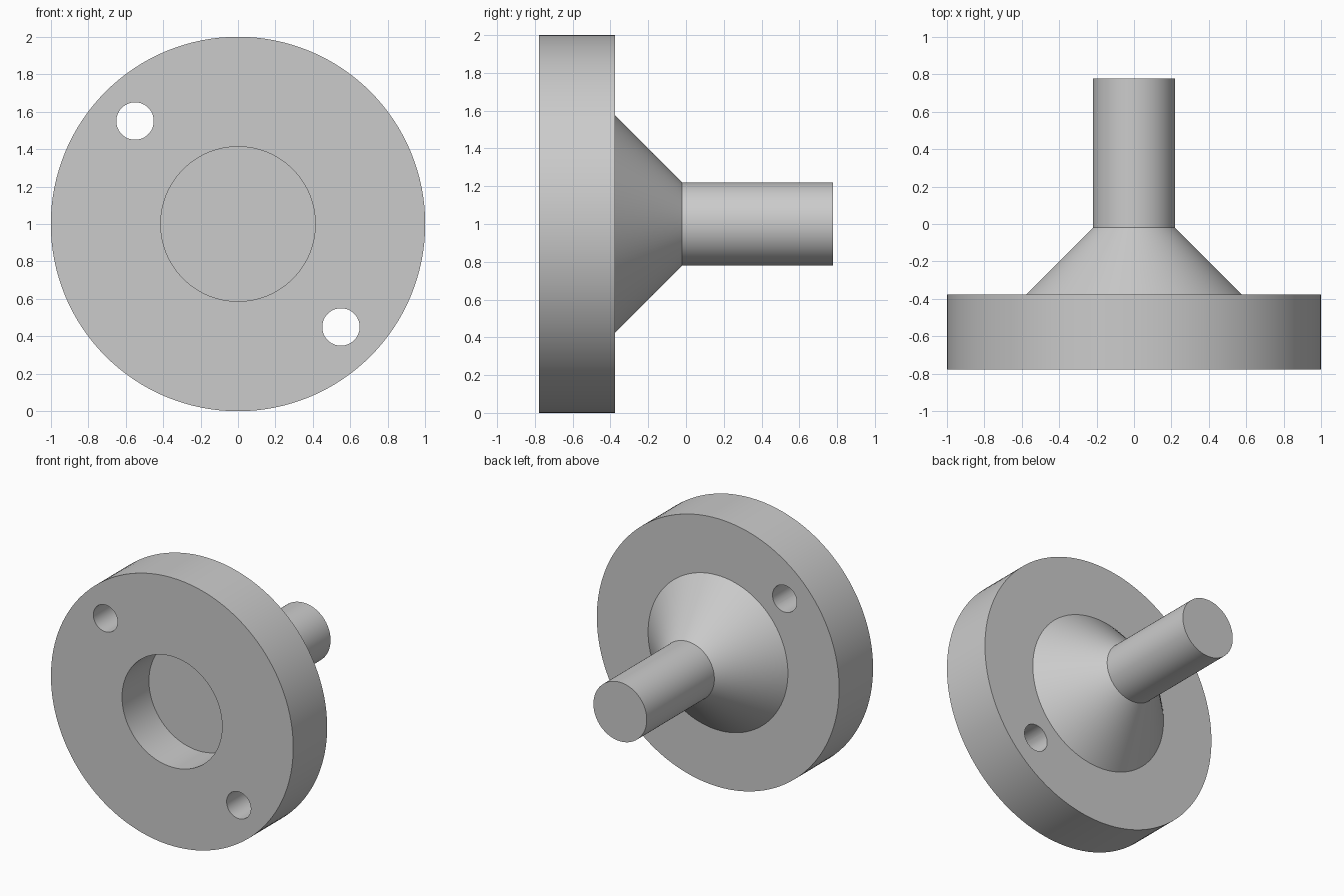
import bpy
import bmesh
from math import radians
from mathutils import Matrix, Vector

if "Cube" in bpy.data.objects:
    bpy.data.objects.remove(bpy.data.objects["Cube"], do_unlink=True)

SEGMENTS = 128
CENTRE_Z = 1.0

# Single plain grey
grey = bpy.data.materials.new("plain grey")
grey.use_nodes = True
colour = (0.6, 0.6, 0.6, 1)
grey.diffuse_color = colour
grey.node_tree.nodes["Principled BSDF"].inputs["Base Color"].default_value = colour


def turned(name, profile, segments, centre=(0, 0, CENTRE_Z)):
    """Turn a (radius, y) profile around the y axis."""
    bm = bmesh.new()
    verts = [bm.verts.new((r, y, 0)) for r, y in profile]
    edges = [bm.edges.new(pair) for pair in zip(verts, verts[1:])]
    bmesh.ops.spin(bm, geom=verts + edges, cent=(0, 0, 0), axis=(0, 1, 0),
                   angle=radians(360), steps=segments, use_merge=True)
    bmesh.ops.remove_doubles(bm, verts=bm.verts, dist=0.0001)
    # Flat end caps close the open rims
    bmesh.ops.holes_fill(bm, edges=[e for e in bm.edges if e.is_boundary], sides=0)
    bmesh.ops.recalc_face_normals(bm, faces=bm.faces)
    bmesh.ops.transform(bm, matrix=Matrix.Translation(Vector(centre)), verts=bm.verts)
    mesh = bpy.data.meshes.new(name)
    bm.to_mesh(mesh)
    bm.free()
    mesh.materials.append(grey)
    obj = bpy.data.objects.new(name, mesh)
    bpy.context.collection.objects.link(obj)
    return obj


# Body: recess floor, recess wall, flange, conical hub, shaft
body = turned("flanged_shaft", [
    (0.413, -0.46), (0.413, -0.777),
    (1.0, -0.777), (1.0, -0.377),
    (0.577, -0.377), (0.22, -0.02),
    (0.22, 0.777),
], SEGMENTS)

# Two bolt holes on opposite sides of the flange
for side, name in ((-1, "right_hole_cutter"), (1, "left_hole_cutter")):
    cutter = turned(name, [(0.1, -1), (0.1, -0.2)], 48,
                    (0.55 * side, 0, CENTRE_Z - 0.55 * side))
    cutter.hide_render = True
    cutter.hide_set(True)
    cut = body.modifiers.new(name, 'BOOLEAN')
    cut.operation = 'DIFFERENCE'
    cut.solver = 'EXACT'
    cut.object = cutter

# Apply the cuts, then smooth the curved walls
bpy.ops.object.select_all(action='DESELECT')
bpy.context.view_layer.objects.active = body
body.select_set(True)
for modifier in list(body.modifiers):
    bpy.ops.object.modifier_apply(modifier=modifier.name)
for cutter in [o for o in bpy.data.objects if o.name.endswith("hole_cutter")]:
    bpy.data.objects.remove(cutter, do_unlink=True)
bpy.ops.object.shade_smooth_by_angle(angle=radians(30))
